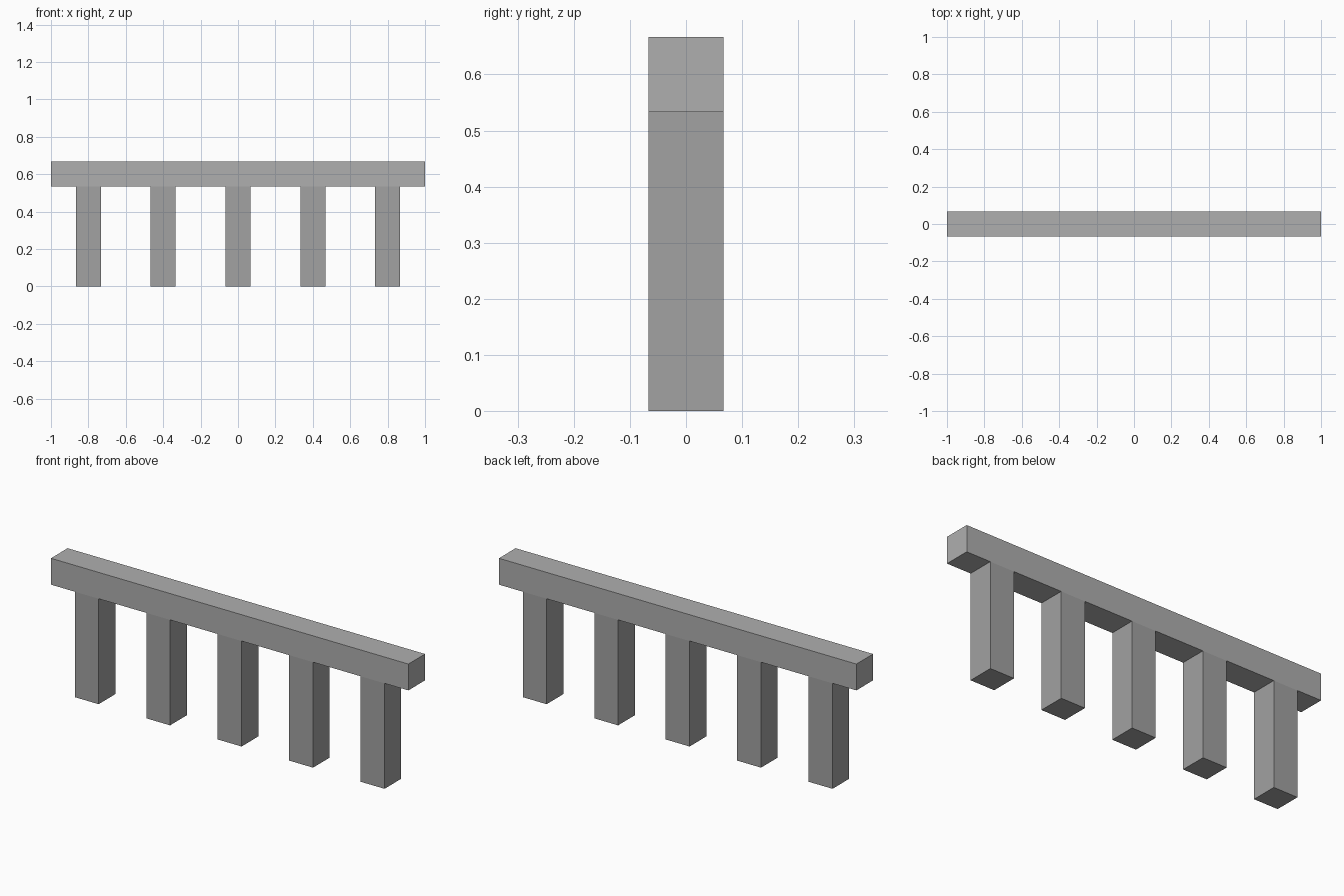
import bpy

if "Cube" in bpy.data.objects:
    bpy.data.objects.remove(bpy.data.objects["Cube"])

THICK = 2 / 15          # square section shared by beam and posts
POST_HEIGHT = 4 * THICK
POST_SPACING = 0.4


def grey(name, value):
    mat = bpy.data.materials.new(name)
    mat.diffuse_color = (value, value, value, 1)
    mat.use_nodes = True
    mat.node_tree.nodes["Principled BSDF"].inputs["Base Color"].default_value = mat.diffuse_color
    return mat


def box(name, size, location, mat):
    bpy.ops.mesh.primitive_cube_add(size=1, location=location)
    obj = bpy.context.object
    obj.name = name
    obj.scale = size
    bpy.ops.object.transform_apply(location=False, rotation=False, scale=True)
    obj.data.materials.append(mat)


beam_grey = grey("beam_grey", 0.43)
post_grey = grey("post_grey", 0.36)

# Long horizontal beam on top
box("top_beam", (2, THICK, THICK), (0, 0, POST_HEIGHT + THICK / 2), beam_grey)

# Five evenly spaced posts below it
for i in range(5):
    box(f"post_{i + 1}", (THICK, THICK, POST_HEIGHT),
        ((i - 2) * POST_SPACING, 0, POST_HEIGHT / 2), post_grey)
